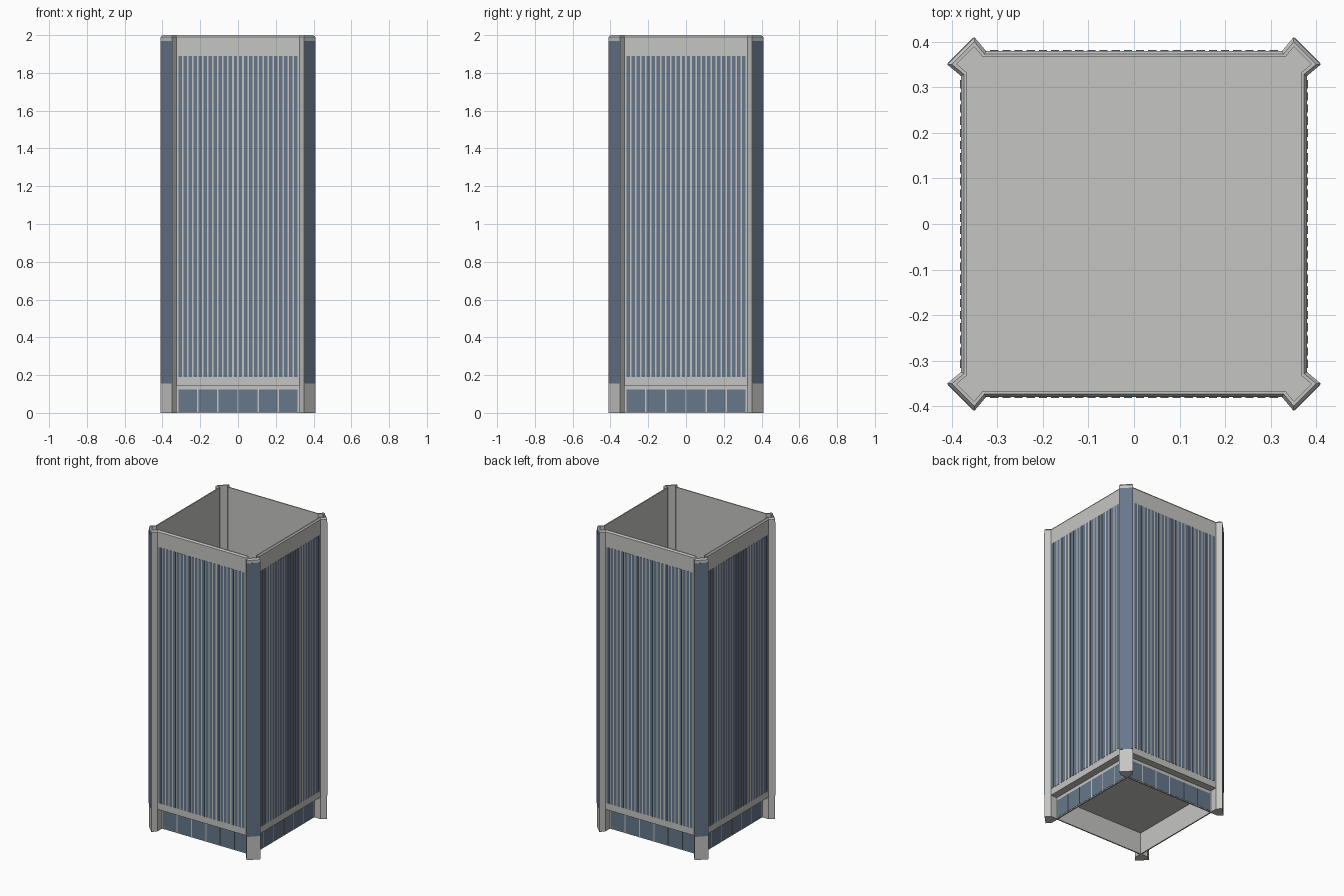
import bpy, bmesh, math
from mathutils import Matrix, Vector

cube = bpy.data.objects.get("Cube")
if cube:
    bpy.data.objects.remove(cube, do_unlink=True)


def material(name, rgb):
    m = bpy.data.materials.new(name)
    m.use_nodes = True
    col = (*rgb, 1.0)
    m.diffuse_color = col
    bsdf = m.node_tree.nodes["Principled BSDF"]
    bsdf.inputs["Base Color"].default_value = col
    bsdf.inputs["Roughness"].default_value = 0.8
    return m


STONE = material("pale grey stone", (0.56, 0.565, 0.545))
GLASS = material("blue grey glass", (0.135, 0.185, 0.26))


def finish(bm, name, mat):
    bmesh.ops.recalc_face_normals(bm, faces=bm.faces[:])
    me = bpy.data.meshes.new(name)
    bm.to_mesh(me)
    bm.free()
    me.materials.append(mat)
    ob = bpy.data.objects.new(name, me)
    bpy.context.collection.objects.link(ob)
    return ob


def four_fold(points):
    """Repeat points around the four quarters."""
    return [Matrix.Rotation(q * math.pi / 2, 2) @ Vector(p)
            for q in range(4) for p in points]


def inset(points, d):
    """Mitred inward offset of a counter-clockwise outline."""
    out = []
    n = len(points)
    for i, p in enumerate(points):
        a = (p - points[i - 1]).normalized()
        b = (points[(i + 1) % n] - p).normalized()
        na, nb = Vector((-a.y, a.x)), Vector((-b.y, b.x))
        out.append(p + (na + nb) * d / (1 + na.dot(nb)))
    return out


def loft(bm, rings):
    """Skin a list of (outline, z) rings and cap both ends."""
    loops = [[bm.verts.new((p.x, p.y, z)) for p in pts] for pts, z in rings]
    for lo, hi in zip(loops, loops[1:]):
        for i in range(len(lo)):
            j = (i + 1) % len(lo)
            bm.faces.new((lo[i], lo[j], hi[j], hi[i]))
    bm.faces.new(loops[0])
    bm.faces.new(loops[-1])


def plate(bm, angle, dist, x, width, z0, z1, thick=0.003):
    """Thin upright plate centred on a wall plane at dist, turned about z."""
    m = (Matrix.Rotation(angle, 4, 'Z')
         @ Matrix.Translation((x, -dist, (z0 + z1) / 2))
         @ Matrix.Diagonal((width, thick, z1 - z0, 1)))
    bmesh.ops.create_cube(bm, size=1, matrix=m)


SIDES = [q * math.pi / 2 for q in range(4)]
WALL, BASE, SPAN, DECK = 0.38, 0.333, 0.64, 0.146

# Hollow shaft with corner piers and a bevelled parapet rim
outline = four_fold([(WALL, 0.325), (0.41, 0.35), (0.35, 0.41), (0.325, WALL)])
rim, inner = inset(outline, 0.007), inset(outline, 0.014)
bm = bmesh.new()
loft(bm, [(outline, DECK), (outline, 1.99), (rim, 2.0), (inner, 2.0), (inner, DECK + 0.01)])
finish(bm, "tower_shell", STONE)

# Pier feet reaching the ground
foot = [(0.325, 0.325), (WALL, 0.325), (0.41, 0.35), (0.35, 0.41), (0.325, WALL)]
bm = bmesh.new()
for a in SIDES:
    loft(bm, [([Matrix.Rotation(a, 2) @ Vector(p) for p in foot], z) for z in (0, DECK)])
finish(bm, "pier_feet", STONE)

# Recessed ground floor, open underneath
base = four_fold([(BASE, BASE)])
base_in = inset(base, 0.008)
bm = bmesh.new()
loft(bm, [(base, DECK), (base, 0), (base_in, 0), (base_in, DECK - 0.002)])
finish(bm, "ground_floor_walls", STONE)

# Tall window strips
bm = bmesh.new()
count = 24
for a in SIDES:
    for i in range(count):
        plate(bm, a, WALL, SPAN * ((i + 0.5) / count - 0.5), 0.018, 0.19, 1.89)
finish(bm, "window_strips", GLASS)

# Glass on the outer face of each pier
bm = bmesh.new()
for a in SIDES:
    plate(bm, a + math.pi / 4, 0.38 * math.sqrt(2), 0, 0.08, 0.155, 1.97)
finish(bm, "pier_glass", GLASS)

# Ground floor shop windows
bm = bmesh.new()
count = 6
for a in SIDES:
    for i in range(count):
        plate(bm, a, BASE, SPAN * ((i + 0.5) / count - 0.5), 0.099, 0.005, 0.125)
finish(bm, "ground_floor_windows", GLASS)
